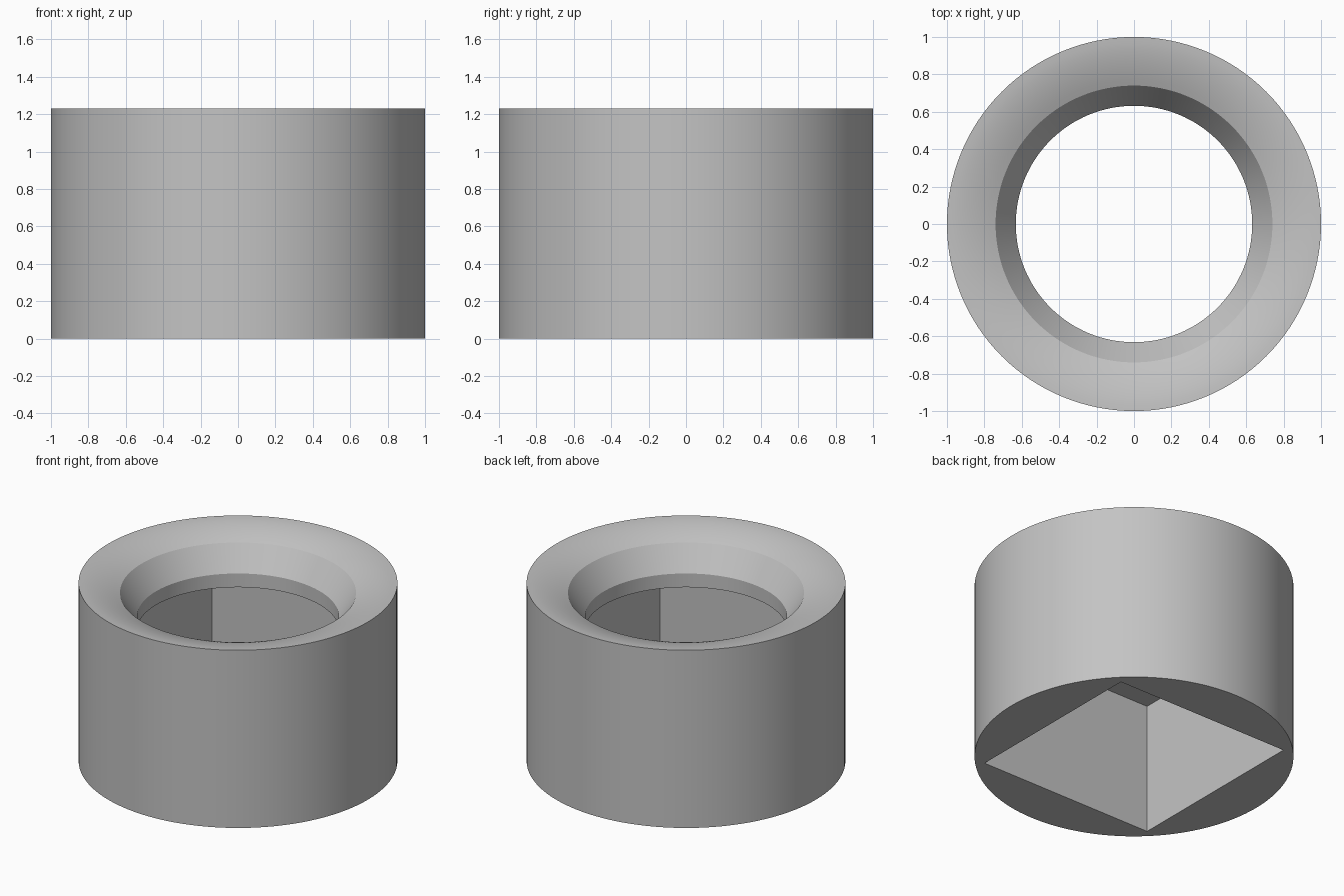
import bpy
import bmesh
import math

if "Cube" in bpy.data.objects:
    bpy.data.objects.remove(bpy.data.objects["Cube"], do_unlink=True)

HEIGHT, LIP_R, LIP_Z = 1.23, 0.74, 1.164
HOLE_R, HOLE_Z = 0.632, 1.0
POCKET_HALF, POCKET_TOP = 0.665, 0.905
SIDES, STEPS = 128, 8

# Plain grey material
grey = bpy.data.materials.new("grey")
grey.use_nodes = True
colour = (0.55, 0.55, 0.55, 1)
grey.diffuse_color = colour
grey.node_tree.nodes["Principled BSDF"].inputs["Base Color"].default_value = colour

# Section: outer wall, rounded dished rim, funnel and bore
section = [(HOLE_R, 0), (1, 0)]
for i in range(STEPS + 1):
    t = i / STEPS
    section.append((1 - t * (1 - LIP_R), HEIGHT - (HEIGHT - LIP_Z) * t ** 1.7))
section.append((HOLE_R, HOLE_Z))

# Spin the closed section into a ring
bm = bmesh.new()
verts = [bm.verts.new((r, 0, z)) for r, z in section]
edges = [bm.edges.new((a, b)) for a, b in zip(verts, verts[1:] + verts[:1])]
bmesh.ops.spin(bm, geom=verts + edges, cent=(0, 0, 0), axis=(0, 0, 1),
               angle=math.tau, steps=SIDES, use_merge=True)
bmesh.ops.remove_doubles(bm, verts=bm.verts, dist=1e-5)
bmesh.ops.recalc_face_normals(bm, faces=bm.faces)
mesh = bpy.data.meshes.new("round_collar")
bm.to_mesh(mesh)
bm.free()
mesh.materials.append(grey)
collar = bpy.data.objects.new("round_collar", mesh)
bpy.context.collection.objects.link(collar)

# Square pocket cut up from the base
bottom = -0.2
bpy.ops.mesh.primitive_cube_add(size=1, location=(0, 0, (POCKET_TOP + bottom) / 2))
cutter = bpy.context.object
cutter.name = "pocket_cutter"
cutter.scale = (2 * POCKET_HALF, 2 * POCKET_HALF, POCKET_TOP - bottom)
cutter.hide_render = True
cutter.data.materials.append(grey)
bpy.context.view_layer.update()

cut = collar.modifiers.new("square_pocket", "BOOLEAN")
cut.operation = "DIFFERENCE"
cut.solver = "EXACT"
cut.object = cutter
bpy.ops.object.select_all(action="DESELECT")
collar.select_set(True)
bpy.context.view_layer.objects.active = collar
bpy.ops.object.modifier_apply(modifier=cut.name)
bpy.data.objects.remove(cutter, do_unlink=True)

# Smooth curved walls, crisp rims
bpy.ops.object.shade_smooth_by_angle(angle=math.radians(25))
